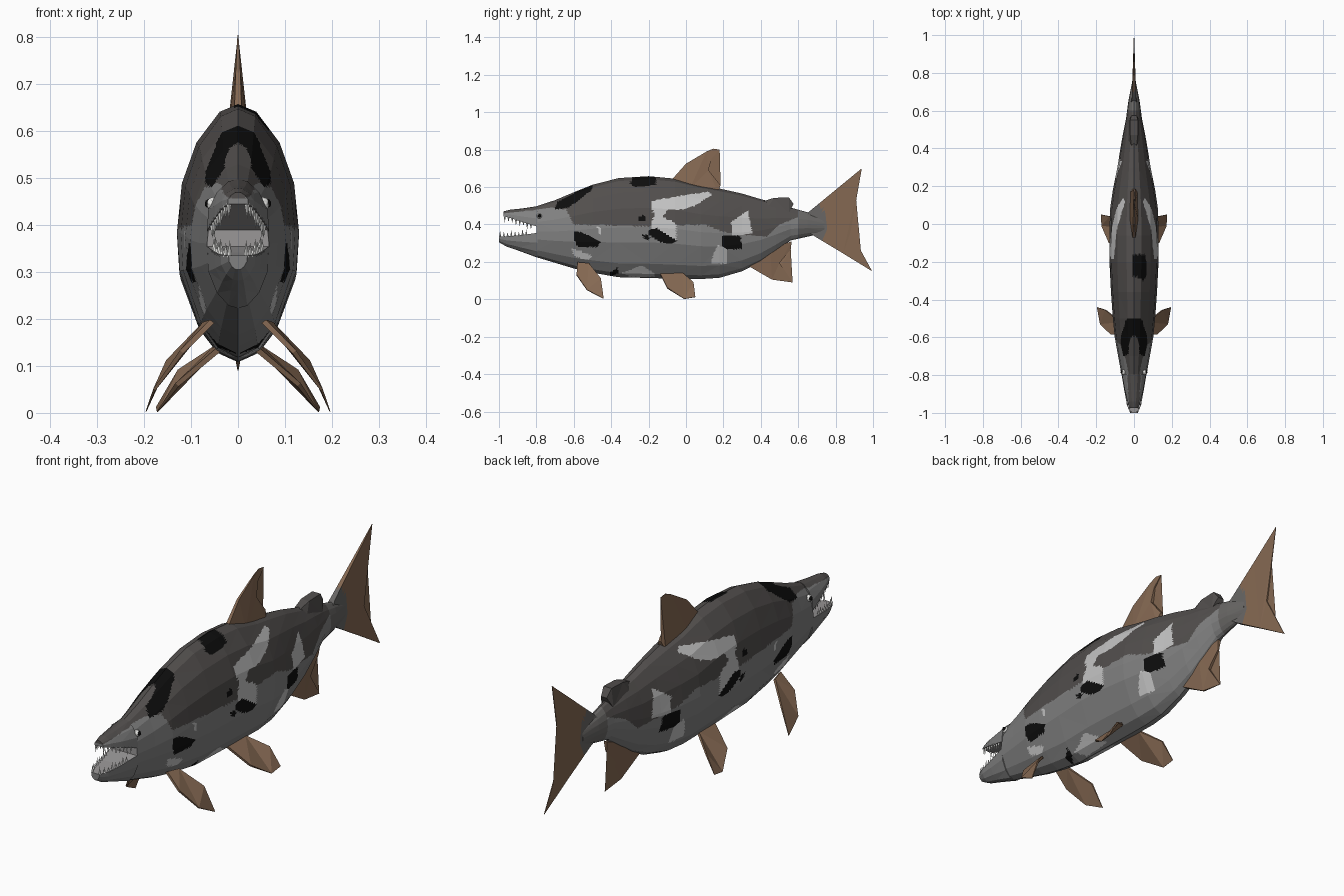
import bpy, bmesh, math
from mathutils import Vector, Matrix

if "Cube" in bpy.data.objects:
    bpy.data.objects.remove(bpy.data.objects["Cube"])

COLOURS = {
    "back_grey": (.085, .078, .075), "belly_grey": (.22, .22, .22),
    "black": (.004, .004, .004), "pale_grey": (.55, .55, .55),
    "fin_brown": (.235, .14, .085), "tail_grey": (.14, .135, .13),
    "mouth_grey": (.32, .31, .31), "white": (.8, .8, .78),
}
MATS = []
for n, c in COLOURS.items():
    m = bpy.data.materials.new(n)
    m.diffuse_color = (*c, 1)
    m.use_nodes = True
    m.node_tree.nodes["Principled BSDF"].inputs["Base Color"].default_value = m.diffuse_color
    MATS.append(m)
BACK, BELLY, BLACK, PALE, FIN, TAIL, MOUTH, WHITE = range(8)


def finish(name, bm, rule):
    """Store the mesh and colour each face with rule(centre, normal)."""
    bmesh.ops.recalc_face_normals(bm, faces=bm.faces)
    for f in bm.faces:
        f.material_index = rule(f.calc_center_median(), f.normal)
    me = bpy.data.meshes.new(name)
    bm.to_mesh(me)
    bm.free()
    for m in MATS:
        me.materials.append(m)
    ob = bpy.data.objects.new(name, me)
    bpy.context.collection.objects.link(ob)


def lerp(table, y):
    for (a, p), (b, q) in zip(table, table[1:]):
        if y <= b:
            return p + (q - p) * max(0, (y - a) / (b - a))
    return table[-1][1]


def inside(y, z, poly):
    hit = False
    for (a, b), (c, d) in zip(poly, poly[1:] + poly[:1]):
        if (b > z) != (d > z) and y < a + (z - b) / (d - b) * (c - a):
            hit = not hit
    return hit


# Skin pattern: patches as side outlines (y, z)
BLACKS = [
    [(-.70, .48), (-.69, .52), (-.60, .565), (-.55, .62), (-.50, .62), (-.505, .585), (-.57, .53), (-.63, .49)],
    [(-.60, .36), (-.56, .36), (-.46, .31), (-.47, .28), (-.58, .28), (-.60, .32)],
    [(-.20, .37), (-.16, .38), (-.10, .34), (-.05, .31), (-.08, .295), (-.15, .31), (-.20, .345)],
    [(-.25, .44), (-.22, .45), (-.22, .42), (-.25, .42)],
    [(-.235, .345), (-.2, .345), (-.19, .32), (-.22, .315)],
    [(.19, .34), (.29, .34), (.30, .27), (.22, .265), (.19, .29)],
    [(-.41, .14), (-.37, .17), (-.36, .14), (-.40, .125)],
]
BACK_PATCH = [(-.30, .62), (-.26, .68), (-.16, .68), (-.16, .61), (-.28, .60)]
PALES = [
    [(-.61, .27), (-.57, .26), (-.50, .23), (-.52, .21), (-.60, .23)],
    [(-.475, .385), (-.45, .38), (-.45, .35), (-.47, .35)],
    [(-.19, .52), (-.16, .53), (-.02, .555), (.12, .575), (.14, .56), (.05, .50), (-.02, .48), (-.10, .48),
     (-.12, .44), (-.05, .40), (-.05, .31), (-.12, .335), (-.19, .38), (-.17, .45)],
    [(.24, .41), (.33, .475), (.355, .35), (.25, .34)],
    [(.13, .20), (.17, .29), (.22, .27), (.22, .19), (.14, .19)],
    [(-.34, .14), (-.24, .18), (-.18, .15), (-.16, .12), (-.30, .12)],
]
BOUNDARY = [(-1, .455), (-.72, .49), (-.64, .48), (-.60, .40), (-.2, .39), (.1, .40),
            (.2, .36), (.32, .345), (.43, .335), (.5, .40), (.6, .44), (.7, .46)]


def skin(c, n):
    x, y, z = c
    if y < -.795 and n.y < -.9:
        return MOUTH
    if any(inside(y, z, p) for p in BLACKS) or (x > -.01 and inside(y, z, BACK_PATCH)):
        return BLACK
    if any(inside(y, z, p) for p in PALES):
        return PALE
    if y > .6:
        return TAIL
    return BACK if z > lerp(BOUNDARY, y) else BELLY


def loft(name, stations, half, rule, cuts):
    """stations: (y, z at 0, z at 1, half width); half: (width, height) section."""
    bm = bmesh.new()
    section = half + [(-w, h) for w, h in reversed(half) if w > 0]
    rings = [[bm.verts.new((w * hw, y, z0 + (z1 - z0) * h)) for w, h in section]
             for y, z0, z1, hw in stations]
    k = len(section)
    for a, b in zip(rings, rings[1:]):
        for i in range(k):
            bm.faces.new((a[i], a[(i + 1) % k], b[(i + 1) % k], b[i]))
    bm.faces.new(rings[0])
    bm.faces.new(rings[-1])
    bmesh.ops.triangulate(bm, faces=bm.faces)
    bmesh.ops.subdivide_edges(bm, edges=bm.edges, cuts=cuts, use_grid_fill=True)
    finish(name, bm, rule)


# Trunk
loft("body", [
    (-.80, .225, .497, .066), (-.70, .195, .53, .084), (-.60, .165, .572, .102), (-.50, .142, .612, .112),
    (-.36, .118, .648, .122), (-.20, .114, .658, .13), (-.06, .11, .645, .13), (.08, .108, .61, .127),
    (.18, .115, .592, .112), (.30, .15, .565, .088), (.40, .20, .535, .072), (.48, .255, .515, .058),
    (.56, .315, .49, .042), (.65, .335, .465, .03), (.74, .355, .43, .012)],
    [(0, 1), (.3, .97), (.68, .85), (.92, .69), (1, .5), (.96, .35), (.65, .14), (.35, .04), (0, 0)], skin, 8)

# Open jaws
JAW = [(1, 0), (.96, .4), (.68, .75), (.3, .96), (0, 1)]
UPPER = [(-.975, .445, .47, .022), (-.94, .435, .479, .035), (-.88, .415, .485, .05), (-.795, .388, .498, .066)]
LOWER = [(-1, .335, .305, .02), (-.96, .337, .282, .037), (-.89, .342, .258, .05), (-.795, .355, .223, .066)]
loft("upper_jaw", UPPER, JAW, lambda c, n: MOUTH if n.z < -.8 else skin(c, Vector()), 3)
loft("lower_jaw", LOWER, JAW, lambda c, n: MOUTH if n.z > .8 else skin(c, Vector()), 3)


# Teeth along both jaw edges
def spike(bm, x, y, z, h):
    bmesh.ops.create_cone(bm, segments=4, cap_ends=True, radius1=.006, radius2=0, depth=abs(h),
                          matrix=Matrix.Translation((x, y, z + h / 2)) @
                          Matrix.Rotation(0 if h > 0 else math.pi, 4, 'X'))


for name, jaw, way in (("upper_teeth", UPPER, -1), ("lower_teeth", LOWER, 1)):
    bm = bmesh.new()
    zs, ws = [(s[0], s[1]) for s in jaw], [(s[0], s[3]) for s in jaw]
    for i in range(8):
        y = jaw[0][0] + .006 + i * .02
        for side in (-1, 1):
            spike(bm, side * (lerp(ws, y) - .005), y, lerp(zs, y) - way * .004, way * (.036 - .006 * (i % 3)))
    finish(name, bm, lambda c, n: WHITE)


# Eyes and pupils
def ball(name, loc, r, col):
    bm = bmesh.new()
    bmesh.ops.create_icosphere(bm, subdivisions=2, radius=r, matrix=Matrix.Translation(loc))
    finish(name, bm, lambda c, n: col)


for side, label in ((-1, "left"), (1, "right")):
    ball(label + "_eye", (side * .053, -.785, .445), .015, WHITE)
    ball(label + "_pupil", (side * .0605, -.784, .446), .0105, BLACK)


# Fins: outline points (x, y, z, half thickness) thickened along a direction
def fin(name, pts, direction=(1, 0, 0), rule=lambda c, n: FIN, cuts=0):
    bm = bmesh.new()
    d = Vector(direction).normalized()
    sides = [[bm.verts.new(Vector(p[:3]) + d * p[3] * s) for p in pts] for s in (1, -1)]
    k = len(pts)
    for s in sides:
        bm.faces.new(s)
    for i in range(k):
        j = (i + 1) % k
        bm.faces.new((sides[0][i], sides[0][j], sides[1][j], sides[1][i]))
    bmesh.ops.triangulate(bm, faces=bm.faces)
    bmesh.ops.remove_doubles(bm, verts=bm.verts, dist=.0005)
    if cuts:
        bmesh.ops.subdivide_edges(bm, edges=bm.edges, cuts=cuts, use_grid_fill=True)
    finish(name, bm, rule)


def upright(name, pts, **kw):
    fin(name, [(0, *p) for p in pts], **kw)


upright("dorsal_fin", [(-.08, .635, .008), (0, .725, .005), (.11, .79, .002), (.145, .805, .001), (.18, .80, .001),
                       (.137, .755, .003), (.12, .69, .007), (.185, .61, .006), (.17, .57, .02), (.02, .59, .024)])
upright("adipose_fin", [(.40, .52, .012), (.47, .542, .02), (.55, .545, .02), (.575, .51, .014), (.55, .46, .03),
                        (.43, .48, .035)], rule=lambda c, n: BACK)
upright("anal_fin", [(.33, .18, .012), (.46, .105, .004), (.57, .09, .001), (.50, .195, .006), (.56, .265, .003),
                     (.565, .31, .008), (.45, .27, .02)])
upright("tail_fin", [(.60, .40, .03), (.66, .47, .012), (.80, .585, .006), (.94, .70, .001), (.91, .53, .002),
                     (.88, .36, .003), (.935, .26, .002), (.995, .15, .001), (.84, .245, .006), (.69, .335, .012)],
        rule=lambda c, n: TAIL if math.hypot(c.y - .61, c.z - .40) < .145 else FIN, cuts=7)

PECTORAL = [(.055, -.58, .195, .006), (.12, -.585, .13, .005), (.178, -.53, .05, .003), (.196, -.44, .003, .001),
            (.15, -.455, .11, .004), (.07, -.52, .19, .006)]
PELVIC = [(.035, -.14, .14, .006), (.13, -.10, .06, .005), (.172, -.01, .002, .001), (.174, .05, .012, .001),
          (.125, .04, .09, .004), (.045, -.02, .14, .006)]
for side, label in ((-1, "left"), (1, "right")):
    for part, pts in (("pectoral", PECTORAL), ("pelvic", PELVIC)):
        fin(f"{label}_{part}_fin", [(side * x, y, z, t) for x, y, z, t in pts], (side * .8, 0, .6))
